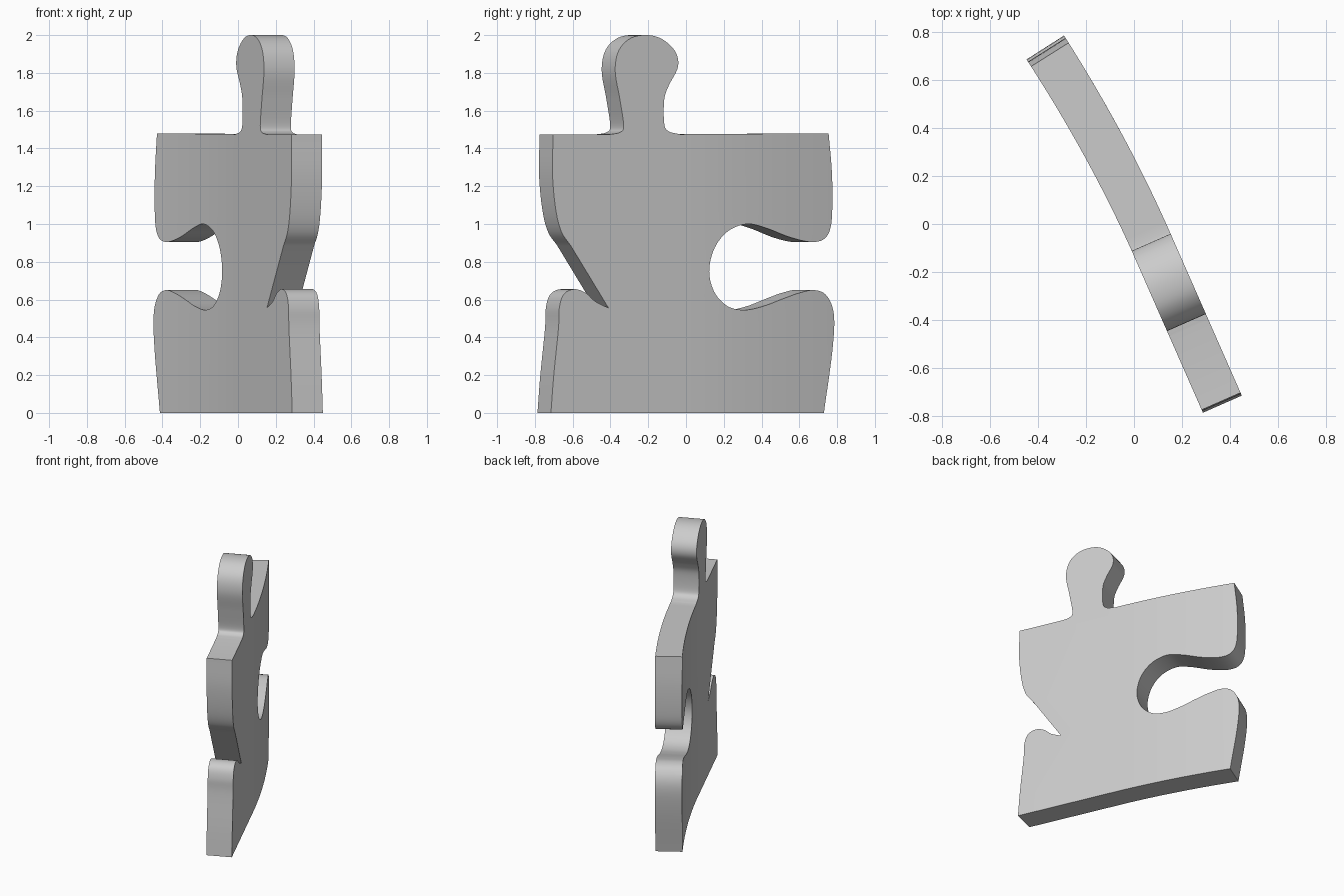
import bpy
import bmesh
import math
from mathutils import Vector

cube = bpy.data.objects.get("Cube")
if cube:
    bpy.data.objects.remove(cube, do_unlink=True)


def smooth_run(points, steps=6):
    """Sample a smooth curve through the points, leaving out the last one."""
    pts = [Vector(p) for p in points]
    if len(pts) == 2:
        return pts[:1]
    pts = [pts[0] * 2 - pts[1]] + pts + [pts[-1] * 2 - pts[-2]]
    samples = []
    for a, b, c, d in zip(pts, pts[1:], pts[2:], pts[3:]):
        for i in range(steps):
            t = i / steps
            samples.append(b + (c - a) * (t / 2)
                           + (a * 2 - b * 5 + c * 4 - d) * (t * t / 2)
                           + (b * 3 - a - c * 3 + d) * (t ** 3 / 2))
    return samples


# Outline of the piece as (y, z) runs, each meeting the next at a sharp corner
lower_side = [(-.715, 0), (-.7, .2), (-.675, .45), (-.67, .56), (-.645, .63),
              (-.59, .655), (-.53, .635), (-.48, .59), (-.41, .555)]
slit = [(-.41, .555), (-.61, .885)]
upper_side = [(-.61, .885), (-.66, .96), (-.69, 1.08), (-.707, 1.27), (-.703, 1.475)]
shoulder = [(-.703, 1.475), (-.4, 1.475)]
tab = [(-.4, 1.475), (-.35, 1.485), (-.33, 1.52), (-.35, 1.66), (-.375, 1.81),
       (-.355, 1.92), (-.29, 1.985), (-.2, 2), (-.12, 1.975), (-.055, 1.91),
       (-.043, 1.83), (-.09, 1.735), (-.115, 1.66), (-.115, 1.53),
       (-.09, 1.49), (-.03, 1.475)]
top_edge = [(-.03, 1.475), (.755, 1.48)]
socket = [(.755, 1.48), (.772, 1.28), (.775, 1.1), (.765, .98), (.73, .92),
          (.66, .905), (.55, .93), (.42, .98), (.32, 1), (.22, .96), (.15, .87),
          (.123, .75), (.15, .64), (.22, .565), (.31, .545), (.41, .565),
          (.51, .603), (.6, .635), (.68, .65), (.745, .62), (.783, .52),
          (.775, .33), (.73, 0)]
base = [(.73, 0), (-.715, 0)]

outline = []
for run in (lower_side, slit, upper_side, shoulder, tab, top_edge, socket, base):
    outline += smooth_run(run)

# Flat sheet, cut into strips so that it can bend
bm = bmesh.new()
sheet = bm.faces.new([bm.verts.new((0, y, z)) for y, z in outline])
sheet.normal_update()
bmesh.ops.triangulate(bm, faces=[sheet])
for i in range(17):
    geom = bm.verts[:] + bm.edges[:] + bm.faces[:]
    bmesh.ops.bisect_plane(bm, geom=geom, dist=1e-5,
                           plane_co=(0, -.04 + i * .05, 0), plane_no=(0, 1, 0))

# Give the sheet thickness, then bend both sides about the upright axis
result = bmesh.ops.extrude_face_region(bm, geom=bm.faces[:], use_keep_orig=True)
far_verts = {e for e in result["geom"] if isinstance(e, bmesh.types.BMVert)}
for v in bm.verts:
    along = v.co.y + .035
    bend = max(along, 0)
    v.co.x = .15 - .44 * along - .12 * bend ** 2
    if v in far_verts:
        slope = .44 + .24 * bend
        normal = Vector((1, slope, 0)).normalized()
        v.co -= normal * (.177 + .01 * bend)
bmesh.ops.recalc_face_normals(bm, faces=bm.faces[:])

mesh = bpy.data.meshes.new("jigsaw_piece")
bm.to_mesh(mesh)
bm.free()
piece = bpy.data.objects.new("jigsaw_piece", mesh)
bpy.context.collection.objects.link(piece)

# Plain grey
grey = bpy.data.materials.new("plain_grey")
grey.use_nodes = True
colour = (.6, .6, .6, 1)
grey.diffuse_color = colour
grey.node_tree.nodes["Principled BSDF"].inputs["Base Color"].default_value = colour
mesh.materials.append(grey)

bpy.ops.object.select_all(action="DESELECT")
piece.select_set(True)
bpy.context.view_layer.objects.active = piece
bpy.ops.object.shade_smooth_by_angle(angle=math.radians(30))
